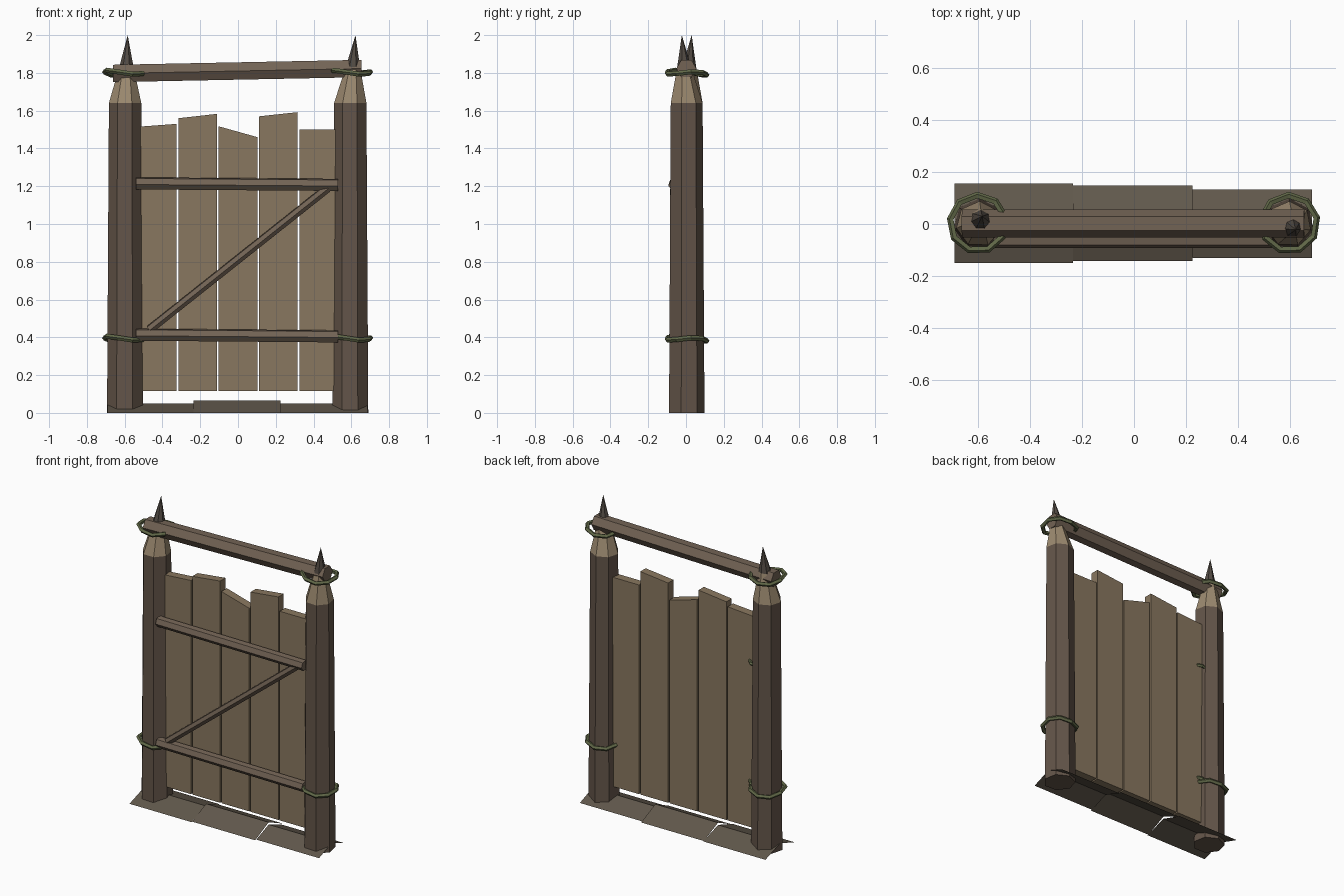
import bpy, bmesh
from math import sin, cos, pi, radians
from mathutils import Vector

if "Cube" in bpy.data.objects:
    bpy.data.objects.remove(bpy.data.objects["Cube"])


def material(name, rgb):
    m = bpy.data.materials.new(name)
    m.diffuse_color = (*rgb, 1)
    m.use_nodes = True
    m.node_tree.nodes["Principled BSDF"].inputs["Base Color"].default_value = m.diffuse_color
    return m


BARK = material("bark", (0.125, 0.09, 0.066))
CUT = material("cut_wood", (0.33, 0.25, 0.16))
CHAR = material("charred_tip", (0.085, 0.07, 0.057))
PLANK = material("plank_wood", (0.25, 0.185, 0.115))
RAIL = material("rail_wood", (0.17, 0.125, 0.09))
ROPE = material("rope", (0.12, 0.14, 0.065))
EARTH = material("earth", (0.12, 0.098, 0.072))


def finish(name, bm, *mats, recalc=True):
    if recalc:
        bmesh.ops.recalc_face_normals(bm, faces=bm.faces)
    me = bpy.data.meshes.new(name)
    bm.to_mesh(me)
    bm.free()
    for m in mats:
        me.materials.append(m)
    ob = bpy.data.objects.new(name, me)
    bpy.context.collection.objects.link(ob)
    return ob


def bridge(bm, a, b, mat=0):
    n = len(a)
    for i in range(n):
        j = (i + 1) % n
        bm.faces.new((a[i], a[j], b[j], b[i])).material_index = mat


def post(name, x, tip):
    # seven-sided log: tapered shaft, pale cut shoulder, dark leaning spike
    bm = bmesh.new()
    levels = [(0, 0.098, 0, 0), (1.64, 0.088, 0, 0), (1.83, 0.039, 0.5, 1)]
    rings = []
    for z, r, lean, _ in levels:
        rings.append([bm.verts.new((x + tip[0] * lean + r * cos(radians(-15) + i * 2 * pi / 7),
                                    tip[1] * lean + r * sin(radians(-15) + i * 2 * pi / 7), z))
                      for i in range(7)])
    for k in range(2):
        bridge(bm, rings[k], rings[k + 1], k)
    bm.faces.new(rings[0])
    apex = bm.verts.new((x + tip[0], tip[1], 2.0))
    for i in range(7):
        bm.faces.new((rings[2][i], rings[2][(i + 1) % 7], apex)).material_index = 2
    finish(name, bm, BARK, CUT, CHAR)


def rod(name, p, q, r, turn=0, sides=6):
    # faceted bar between two points
    bm = bmesh.new()
    p, q = Vector(p), Vector(q)
    d = (q - p).normalized()
    u = Vector((0, 1, 0))
    v = d.cross(u)
    rings = [[bm.verts.new(c + r * (u * cos(turn + i * 2 * pi / sides) + v * sin(turn + i * 2 * pi / sides)))
              for i in range(sides)] for c in (p, q)]
    bridge(bm, *rings)
    for ring in rings:
        bm.faces.new(ring)
    finish(name, bm, RAIL)


def rope_loop(name, c, R, r, wobble, phase=0.0, sides=9):
    # uneven faceted ring of rope
    bm = bmesh.new()
    rings = []
    for i in range(sides):
        a = i * 2 * pi / sides + phase
        z = c[2] + wobble * sin(2 * a + 0.6) + wobble * 0.5 * cos(a + 2)
        rings.append([bm.verts.new((c[0] + (R + r * cos(b)) * cos(a), c[1] + (R + r * cos(b)) * sin(a),
                                    z + r * sin(b))) for b in (k * 2 * pi / 5 for k in range(5))])
    for i in range(sides):
        bridge(bm, rings[i], rings[(i + 1) % sides])
    finish(name, bm, ROPE)


# Posts
post("left_post", -0.597, (0.013, 0.03))
post("right_post", 0.595, (0.027, -0.022))

# Top beam, gate rails and diagonal brace
rod("top_beam", (-0.662, 0.002, 1.797), (0.655, 0.002, 1.823), 0.053)
rod("upper_rail", (-0.54, -0.059, 1.215), (0.53, -0.059, 1.207), 0.034, radians(10))
rod("lower_rail", (-0.54, -0.059, 0.414), (0.53, -0.059, 0.405), 0.034, radians(10))
rod("diagonal_brace", (-0.47, -0.06, 0.44), (0.475, -0.06, 1.19), 0.024, radians(10))

# Planks with uneven tops
tops = [(1.515, 1.53), (1.56, 1.583), (1.517, 1.46), (1.57, 1.592), (1.5, 1.5)]
for i, (zl, zr) in enumerate(tops):
    bm = bmesh.new()
    x = (i - 2) * 0.2135
    outline = [(x - 0.102, 0.115), (x + 0.102, 0.115), (x + 0.102, zr), (x - 0.102, zl)]
    front, back = [[bm.verts.new((px, y, pz)) for px, pz in outline] for y in (-0.028, 0.028)]
    bridge(bm, front, back)
    bm.faces.new(front)
    bm.faces.new(back)
    finish(f"plank_{i + 1}", bm, PLANK)

# Rope lashings on the posts and small hinge loops beside the left post
for side, x in (("left", -0.6), ("right", 0.597)):
    for level, z in (("upper", 1.8), ("lower", 0.392)):
        rope_loop(f"{side}_{level}_lashing", (x, 0.003, z), 0.107, 0.014, 0.01, 0.2)
for level, z in (("upper", 1.215), ("lower", 0.42)):
    rope_loop(f"{level}_hinge_loop", (-0.525, 0.0, z), 0.05, 0.011, 0.012, 0.3, 7)

# Low ridged earth strips underfoot (open sheets)
strips = [(-0.69, -0.235, -0.15, 0.155, 0.05), (-0.235, 0.225, -0.142, 0.148, 0.065),
          (0.225, 0.685, -0.13, 0.132, 0.05)]
for i, (x0, x1, y0, y1, h) in enumerate(strips):
    bm = bmesh.new()
    a, b = [[bm.verts.new((x, y, z)) for y, z in ((y0, 0), (0, h), (y1, 0))] for x in (x0, x1)]
    for k in range(2):
        bm.faces.new((a[k], b[k], b[k + 1], a[k + 1]))
    finish(f"ground_strip_{i + 1}", bm, EARTH, recalc=False)
